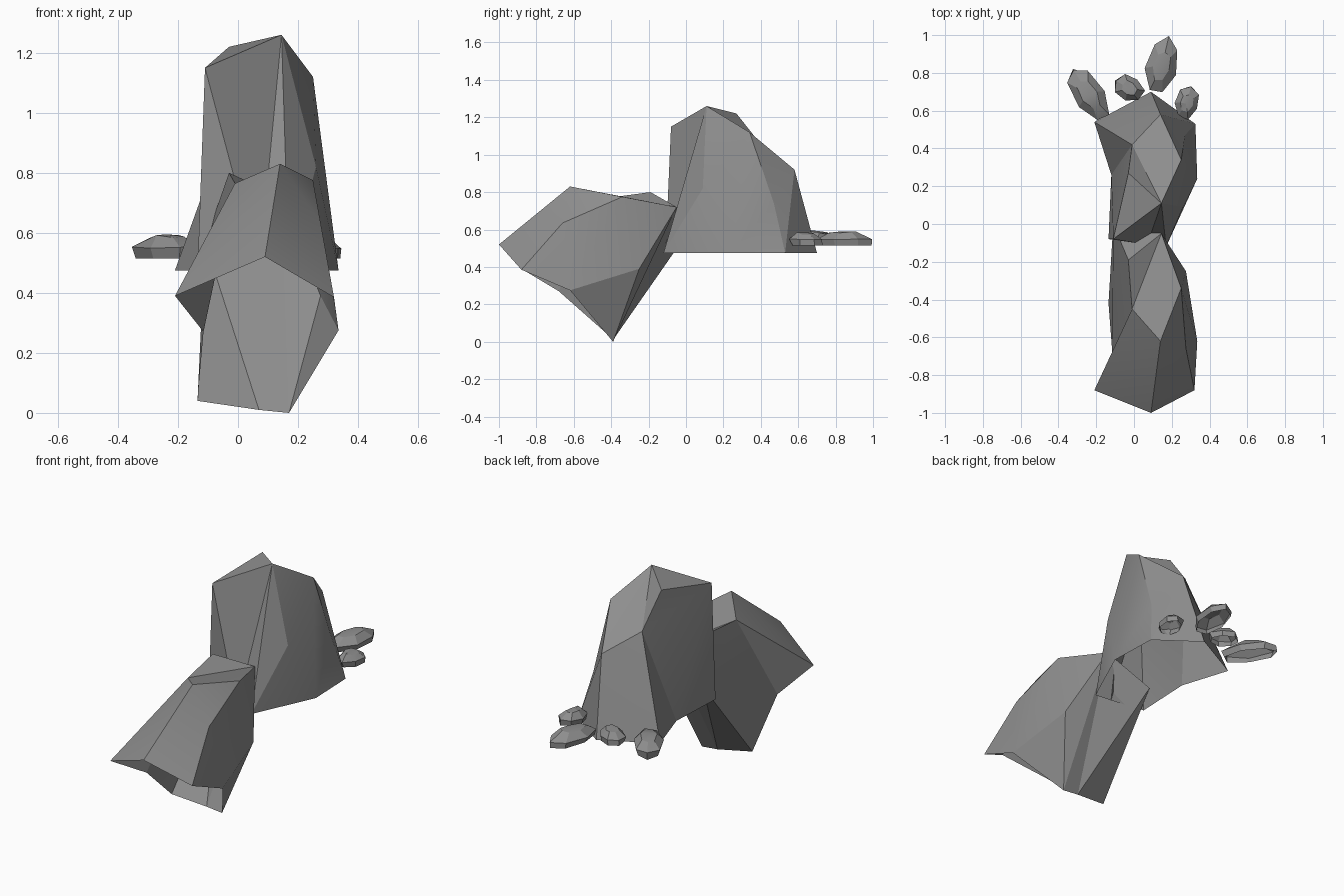
import bpy, bmesh, math, random
from mathutils import Matrix

old = bpy.data.objects.get("Cube")
if old:
    bpy.data.objects.remove(old, do_unlink=True)
random.seed(4)

stone = bpy.data.materials.new("stone_grey")
stone.use_nodes = True
grey = (0.27, 0.27, 0.27, 1)
stone.diffuse_color = grey
stone.node_tree.nodes["Principled BSDF"].inputs["Base Color"].default_value = grey


def finish(name, bm):
    """Turn a bmesh into an object with faceted shading."""
    bmesh.ops.recalc_face_normals(bm, faces=bm.faces)
    mesh = bpy.data.meshes.new(name)
    bm.to_mesh(mesh)
    bm.free()
    mesh.materials.append(stone)
    obj = bpy.data.objects.new(name, mesh)
    bpy.context.collection.objects.link(obj)
    bpy.ops.object.select_all(action='DESELECT')
    obj.select_set(True)
    bpy.context.view_layer.objects.active = obj
    bpy.ops.object.shade_smooth_by_angle(angle=math.radians(20))
    return obj


# Facets shared by both boulders, as corner names; the base stays open
facets = [
    "peak brow crest", "peak crest cheek", "peak cheek spur", "peak spur shoulder",
    "brow front_right front", "brow front peak", "peak front front_left",
    "peak front_left flank", "flank front_left left", "peak flank shoulder",
    "flank left shoulder", "shoulder left hip", "hip left back_left",
    "shoulder hip spur", "spur hip back_left", "spur back_left back",
    "spur back back_right", "spur back_right cheek", "cheek back_right right",
    "cheek right brow", "crest brow cheek", "brow right front_right",
]


def boulder(name, corners):
    bm = bmesh.new()
    verts = {corner: bm.verts.new(co) for corner, co in corners.items()}
    for facet in facets:
        bm.faces.new([verts[corner] for corner in facet.split()])
    return finish(name, bm)


ground = .475
boulder("upright_boulder", {
    # rim of the base
    "back": (.09, .7, ground), "back_right": (-.21, .54, ground),
    "right": (-.12, .26, ground), "front_right": (-.135, -.08, ground),
    "front": (.07, -.11, ground), "front_left": (.17, -.12, ground),
    "left": (.335, .24, ground), "back_left": (.325, .53, ground),
    # crown and shoulders
    "peak": (.145, .11, 1.26), "brow": (-.11, -.08, 1.15), "crest": (-.03, .27, 1.22),
    "shoulder": (.25, .34, 1.12), "spur": (.14, .58, .92), "hip": (.27, .47, .74),
    "flank": (.26, .09, .82), "cheek": (-.01, .42, 1.03),
})

# Same stone turned over to lean forward, its open base facing down and out
boulder("leaning_boulder", {
    "back": (.09, -1, .52), "back_right": (-.21, -.88, .39),
    "right": (-.115, -.68, .27), "front_right": (-.135, -.42, .04),
    "front": (.07, -.39, .01), "front_left": (.17, -.39, 0),
    "left": (.335, -.62, .275), "back_left": (.32, -.88, .385),
    "peak": (.145, -.05, .72), "brow": (-.11, 0, .57), "crest": (-.03, -.19, .8),
    "shoulder": (.25, -.34, .775), "spur": (.14, -.62, .83), "hip": (.275, -.66, .635),
    "flank": (.275, -.25, .39), "cheek": (-.01, -.45, .765),
})


def pebble(name, x, y, length, width, height, turn):
    """Small open-based stone made from stacked, jittered rings."""
    bm = bmesh.new()
    sides, rings = 7, []
    for radius, z in ((.9, 0), (1, .45), (.55, .9)):
        ring = []
        for i in range(sides):
            a = math.tau * i / sides
            r = radius * random.uniform(.9, 1.05)
            taper = 1 - .3 * max(0, math.cos(a)) * z
            ring.append(bm.verts.new((r * math.cos(a) * taper, r * math.sin(a),
                                      z * random.uniform(.9, 1.1))))
        rings.append(ring)
    for low, high in zip(rings, rings[1:]):
        for i in range(sides):
            j = (i + 1) % sides
            bm.faces.new((low[i], low[j], high[j], high[i]))
    top = bm.verts.new((-.1, .05, 1))
    for i in range(sides):
        bm.faces.new((rings[-1][i], rings[-1][(i + 1) % sides], top))
    place = (Matrix.Translation((x, y, .515)) @ Matrix.Rotation(math.radians(turn), 4, 'Z')
             @ Matrix.Diagonal((length / 2, width / 2, height, 1)))
    bm.transform(place)
    return finish(name, bm)


# Loose stones fanned out behind the upright boulder
pebble("long_pebble_right", -.245, .695, .35, .16, .08, 122)
pebble("small_pebble_middle", -.03, .72, .18, .14, .07, 150)
pebble("long_pebble_back", .15, .845, .35, .17, .075, 77)
pebble("small_pebble_left", .28, .645, .19, .13, .07, 75)
